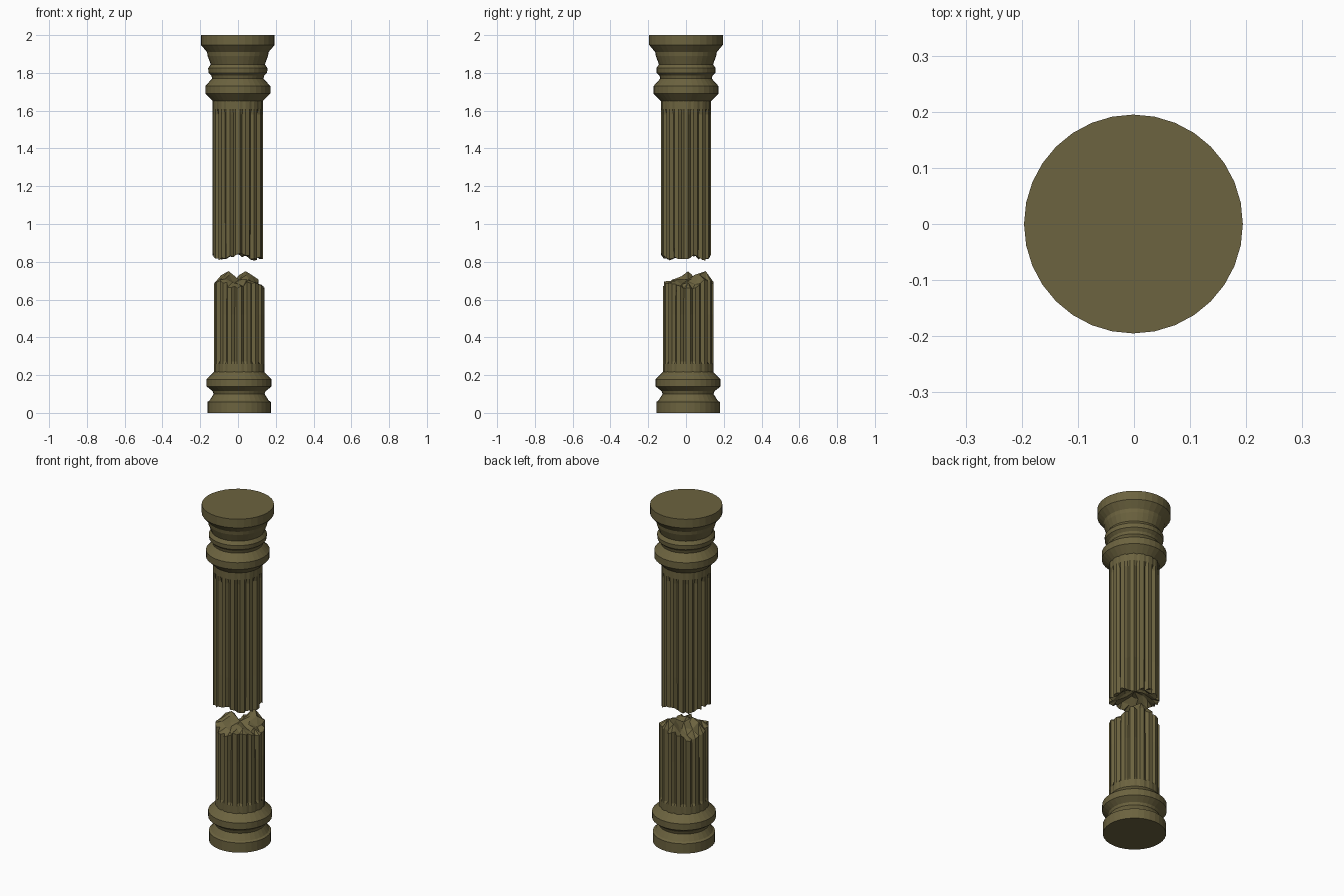
import bpy, bmesh, random
from math import sin, cos, pi

if "Cube" in bpy.data.objects:
    bpy.data.objects.remove(bpy.data.objects["Cube"])

random.seed(4)
N = 16  # flutes
stone = bpy.data.materials.new("weathered_stone")
stone.diffuse_color = (0.15, 0.125, 0.05, 1)
stone.use_nodes = True
stone.node_tree.nodes["Principled BSDF"].inputs["Base Color"].default_value = stone.diffuse_color


def finish(bm, name, centre):
    bmesh.ops.recalc_face_normals(bm, faces=bm.faces)
    mesh = bpy.data.meshes.new(name)
    bm.to_mesh(mesh)
    bm.free()
    mesh.materials.append(stone)
    ob = bpy.data.objects.new(name, mesh)
    ob.location = (centre[0], centre[1], 0)
    bpy.context.collection.objects.link(ob)


def ring_of(bm, pts):
    return [bm.verts.new(p) for p in pts]


def bridge(bm, a, b):
    for i in range(len(a)):
        j = (i + 1) % len(a)
        bm.faces.new((a[i], a[j], b[j], b[i]))


def lathe(name, profile, centre, sides=32):
    bm = bmesh.new()
    rings = [ring_of(bm, [(r * cos(2 * pi * k / sides), r * sin(2 * pi * k / sides), z)
                          for k in range(sides)]) for r, z in profile]
    for a, b in zip(rings, rings[1:]):
        bridge(bm, a, b)
    bm.faces.new(rings[0])
    bm.faces.new(rings[-1])
    finish(bm, name, centre)


def fluted_ring(bm, heights, depth, wobble=0.0):
    # each flute: two fillet corners and one groove point
    pts = []
    for i in range(N):
        nxt = heights[(i + 1) % N]
        for t, r in ((-0.22, 0.134), (0.22, 0.134), (0.5, 0.134 - depth)):
            a = 2 * pi * (i + t) / N
            z = heights[i] + (nxt - heights[i]) * max(t, 0)
            z += random.uniform(-wobble, wobble)
            pts.append((r * cos(a), r * sin(a), z))
    return ring_of(bm, pts)


def broken_shaft(name, centre, z_end, z_flute, z_crack, rim, outer, inner, core):
    bm = bmesh.new()
    rows = [fluted_ring(bm, [z_end] * N, 0.003),
            fluted_ring(bm, [z_flute] * N, 0.003),
            fluted_ring(bm, [z_flute + (z_crack - z_flute) * 0.05] * N, 0.014),
            fluted_ring(bm, [z_crack] * N, 0.014),
            fluted_ring(bm, rim, 0.018, 0.008)]
    for a, b in zip(rows, rows[1:]):
        bridge(bm, a, b)
    bm.faces.new(rows[0])
    # jagged fracture surface: rim, two inner rings and a centre point
    def jag_ring(r, hs):
        return ring_of(bm, [(r * random.uniform(0.9, 1.1) * cos(2 * pi * i / N),
                             r * random.uniform(0.9, 1.1) * sin(2 * pi * i / N), h)
                            for i, h in enumerate(hs)])
    p, q = jag_ring(0.095, outer), jag_ring(0.052, inner)
    edge = rows[-1]
    mid = bm.verts.new((0, 0, core))
    for i in range(N):
        j = (i + 1) % N
        a, b, c, d = edge[3 * i], edge[3 * i + 1], edge[3 * i + 2], edge[3 * j]
        for f in ((a, b, p[i]), (b, c, p[i]), (c, p[j], p[i]), (c, d, p[j]),
                  (p[i], p[j], q[i]), (p[j], q[j], q[i]), (q[i], q[j], mid)):
            bm.faces.new(f)
    finish(bm, name, centre)


LOW, TOP = (0.006, 0.011), (-0.001, 0.0)

# Capital and base mouldings
lathe("capital", [(0.132, 1.65), (0.172, 1.69), (0.172, 1.73), (0.136, 1.77),
                  (0.140, 1.785), (0.155, 1.80), (0.157, 1.825), (0.143, 1.845),
                  (0.160, 1.89), (0.163, 1.91), (0.195, 1.948), (0.195, 2.0)], TOP)
lathe("base", [(0.168, 0.0), (0.168, 0.058), (0.157, 0.065), (0.135, 0.10),
               (0.140, 0.115), (0.172, 0.14), (0.172, 0.178), (0.132, 0.218)], LOW)

# Lower stump, broken upwards
broken_shaft("lower_shaft", LOW, 0.20, 0.26, 0.52,
             [.66, .67, .70, .70, .69, .69, .65, .66, .68, .69, .70, .67, .66, .69, .69, .67],
             [.69, .68, .73, .75, .73, .68, .67, .70, .73, .72, .71, .69, .68, .70, .70, .68],
             [.70, .71, .73, .73, .71, .69, .69, .73, .75, .73, .70, .69, .70, .71, .70, .69],
             0.705)

# Upper shaft, broken from below with a hollowed fracture
broken_shaft("upper_shaft", TOP, 1.67, 1.61, 1.02,
             [.82, .83, .81, .82, .84, .82, .81, .83, .84, .83, .81, .82, .84, .83, .81, .82],
             [.84, .85, .83, .84, .85, .84, .83, .85, .86, .84, .83, .85, .86, .84, .83, .84],
             [.87, .88, .86, .87, .88, .86, .87, .88, .88, .86, .87, .88, .87, .86, .87, .88],
             0.88)
